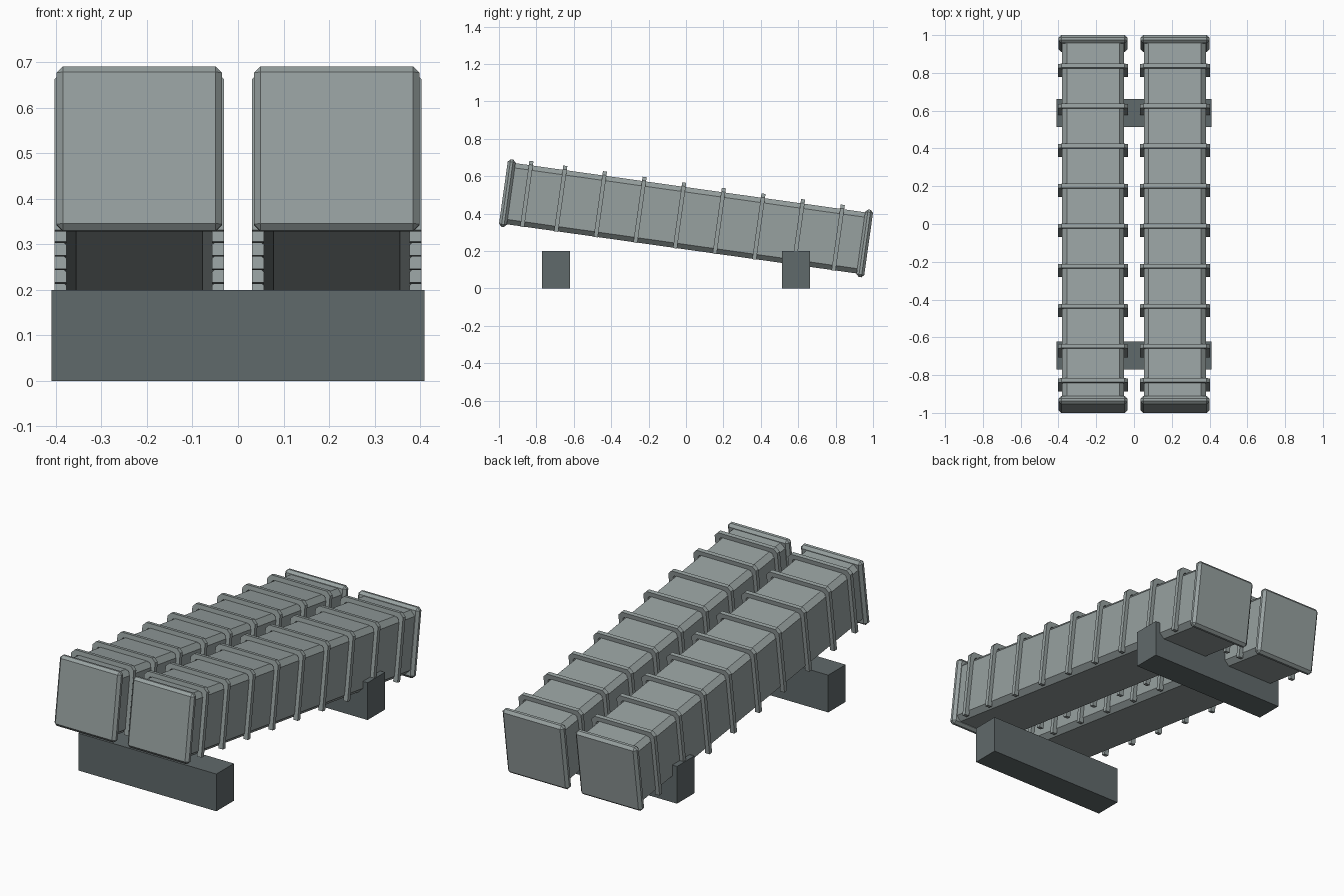
import bpy, bmesh, math
from mathutils import Matrix

if "Cube" in bpy.data.objects:
    bpy.data.objects.remove(bpy.data.objects["Cube"])

TILT = math.radians(-8)      # front end raised
CENTRE_Z = 0.375
TUBE_X = 0.217
HALF_LEN = 0.986


def material(name, rgb):
    m = bpy.data.materials.new(name)
    m.diffuse_color = (*rgb, 1)
    m.use_nodes = True
    m.node_tree.nodes["Principled BSDF"].inputs["Base Color"].default_value = m.diffuse_color
    return m


GREY = material("light grey metal", (0.31, 0.355, 0.352))
DARK = material("dark grey beam", (0.118, 0.143, 0.146))


def finish(bm, name, mat, matrix=Matrix()):
    bmesh.ops.recalc_face_normals(bm, faces=bm.faces)
    bm.transform(matrix)
    me = bpy.data.meshes.new(name)
    bm.to_mesh(me)
    bm.free()
    me.materials.append(mat)
    ob = bpy.data.objects.new(name, me)
    bpy.context.collection.objects.link(ob)
    return ob


def box(name, mat, centre, size, matrix=Matrix(), bevel=0, along_only=False):
    bm = bmesh.new()
    bmesh.ops.create_cube(bm, size=1)
    bm.transform(Matrix.Translation(centre) @ Matrix.Diagonal((*size, 1)))
    if bevel:
        edges = [e for e in bm.edges if not along_only
                 or abs(e.verts[0].co.y - e.verts[1].co.y) > 1e-4]
        bmesh.ops.bevel(bm, geom=edges, offset=bevel, segments=1,
                        affect='EDGES', profile=0.5)
    return finish(bm, name, mat, matrix)


def rib(name, y, matrix):
    # Arch over the top and down both sides, open underneath
    w, top, c, t, low, width = 0.186, 0.188, 0.02, 0.026, -0.167, 0.022
    half = [(w, low), (w, top - c), (w - c, top)]
    inner = [(w - t, low), (w - t, top - c - 0.015), (w - c - 0.015, top - t)]
    outer = half + [(-x, z) for x, z in reversed(half)]
    inside = inner + [(-x, z) for x, z in reversed(inner)]
    bm = bmesh.new()
    faces = []
    ov = [bm.verts.new((x, y - width / 2, z)) for x, z in outer]
    iv = [bm.verts.new((x, y - width / 2, z)) for x, z in inside]
    for i in range(len(ov) - 1):
        faces.append(bm.faces.new((ov[i], ov[i + 1], iv[i + 1], iv[i])))
    ext = bmesh.ops.extrude_face_region(bm, geom=faces, use_keep_orig=True)
    bmesh.ops.translate(bm, vec=(0, width, 0),
                        verts=[g for g in ext["geom"] if isinstance(g, bmesh.types.BMVert)])
    return finish(bm, name, GREY, matrix)


RIBS = [-0.861] + [-0.036 + 0.214 * k for k in range(-3, 5)]

# Two tilted launch tubes with end covers and stiffening ribs
for side, sx in (("left", -1), ("right", 1)):
    M = Matrix.Translation((sx * TUBE_X, 0, CENTRE_Z)) @ Matrix.Rotation(TILT, 4, 'X')
    box(f"{side}_tube", GREY, (0, 0, 0), (0.33, 2 * HALF_LEN - 0.04, 0.33),
        M, 0.026, True)
    for end, sy in (("front", -1), ("rear", 1)):
        box(f"{side}_{end}_cover", GREY, (0, sy * (HALF_LEN - 0.021), 0),
            (0.364, 0.042, 0.364), M, 0.014)
    for i, y in enumerate(RIBS):
        rib(f"{side}_rib_{i + 1}", y, M)

# Cross beams underneath
for name, y in (("front_beam", -0.695), ("rear_beam", 0.588)):
    box(name, DARK, (0, y, 0.1), (0.82, 0.148, 0.2))
